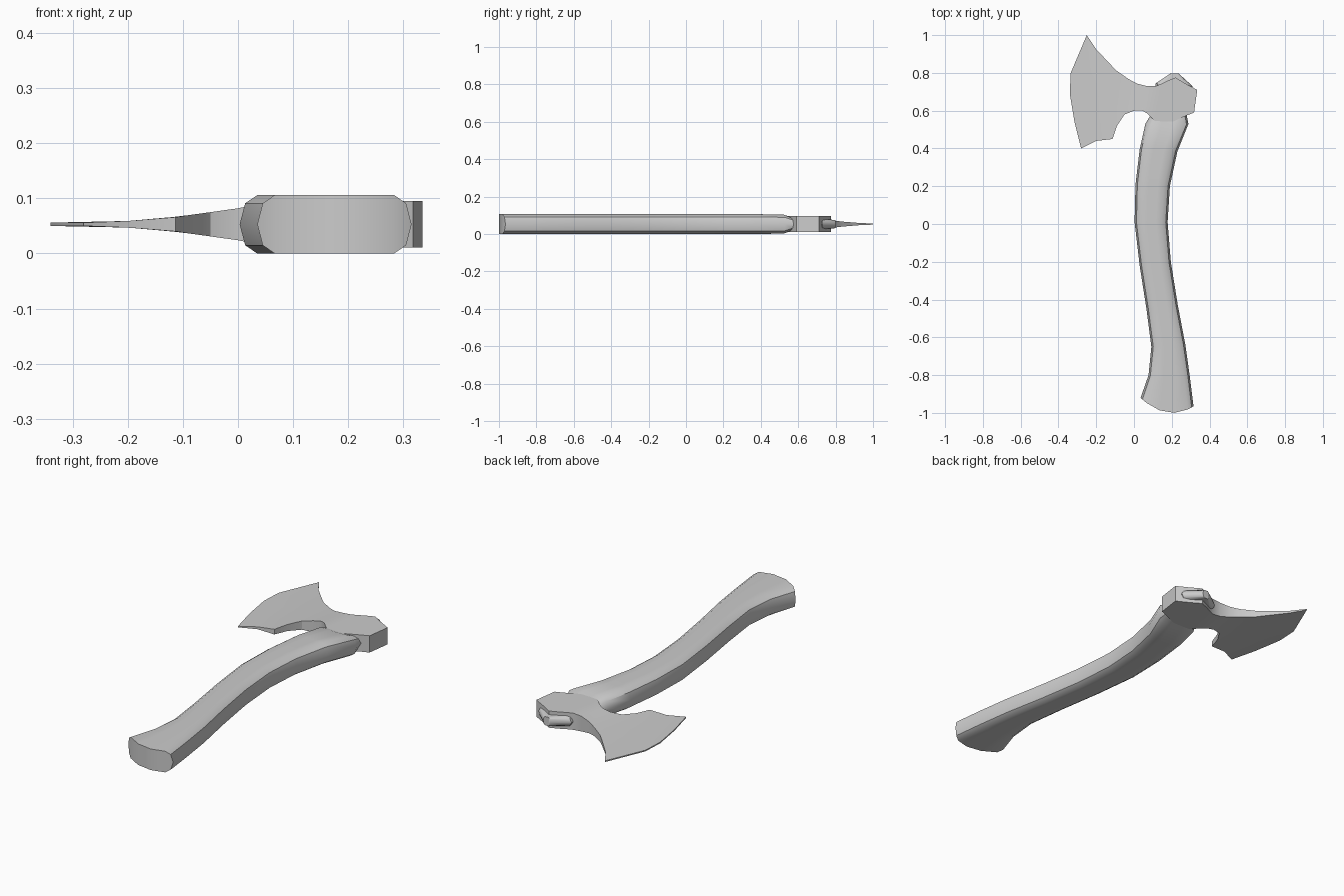
import bpy, bmesh
from mathutils import Vector

if "Cube" in bpy.data.objects:
    bpy.data.objects.remove(bpy.data.objects["Cube"])

ZC = 0.053  # mid-plane of the axe


def finish(name, bm, angle):
    bmesh.ops.recalc_face_normals(bm, faces=bm.faces)
    me = bpy.data.meshes.new(name)
    bm.to_mesh(me)
    bm.free()
    ob = bpy.data.objects.new(name, me)
    bpy.context.collection.objects.link(ob)
    bpy.ops.object.select_all(action='DESELECT')
    ob.select_set(True)
    bpy.context.view_layer.objects.active = ob
    bpy.ops.object.shade_smooth_by_angle(angle=angle)
    return ob


def ring(bm, left, right, h, bow):
    """Rounded cross-section spanning left to right, half thickness h."""
    L, R = Vector(left), Vector(right)
    w = (R - L).length
    a, b = min(0.010 / w, 0.1), min(0.032 / w, 0.25)
    top = [(a, 0.72), (b, 1), (0.36, 1), (0.64, 1), (1 - b, 1), (1 - a, 0.72)]
    pts = [(0, 0)] + top + [(1, 0)] + [(f, -z) for f, z in reversed(top)]
    out = []
    for f, z in pts:
        p = L.lerp(R, f)
        out.append(bm.verts.new((p.x, p.y + bow * (1 - (2 * f - 1) ** 2), ZC + z * h)))
    return out


def cap(bm, r):
    """Close a ring with strips between its upper and lower halves."""
    n = len(r)
    for i in range(n // 2):
        q = [r[i], r[i + 1], r[n - i - 1], r[(n - i) % n]]
        bm.faces.new(list(dict.fromkeys(q)))


# Handle: left point, right point, half thickness, end bow
stations = [
    ((0.035, -0.92), (0.315, -0.965), 0.053, -0.055),
    ((0.077, -0.80), (0.296, -0.81), 0.053, 0),
    ((0.092, -0.65), (0.272, -0.64), 0.053, 0),
    ((0.066, -0.45), (0.232, -0.43), 0.053, 0),
    ((0.030, -0.22), (0.195, -0.20), 0.053, 0),
    ((0.003, 0.01), (0.178, 0.01), 0.053, 0),
    ((0.008, 0.21), (0.190, 0.20), 0.053, 0),
    ((0.030, 0.395), (0.230, 0.385), 0.053, 0),
    ((0.060, 0.53), (0.288, 0.53), 0.050, -0.01),
    ((0.090, 0.58), (0.280, 0.57), 0.030, 0),
    ((0.115, 0.64), (0.300, 0.64), 0.026, 0),
    ((0.115, 0.745), (0.310, 0.73), 0.026, 0),
    ((0.195, 0.798), (0.235, 0.798), 0.022, 0),
]
bm = bmesh.new()
rings = [ring(bm, *s) for s in stations]
for r0, r1 in zip(rings, rings[1:]):
    n = len(r0)
    for i in range(n):
        j = (i + 1) % n
        bm.faces.new([r0[i], r0[j], r1[j], r1[i]])
cap(bm, rings[0])
cap(bm, rings[-1])
finish("handle", bm, 0.7)

# Axe head: upper outline point, lower outline point, half thickness
edge = [(-0.25, 1.0), (-0.335, 0.80), (-0.34, 0.69), (-0.315, 0.54), (-0.28, 0.40)]
columns = [
    ((-0.20, 0.925), (-0.20, 0.44), 0.006),
    ((-0.12, 0.84), (-0.113, 0.45), 0.013),
    ((-0.09, 0.81), (-0.09, 0.52), 0.0165),
    ((-0.025, 0.765), (-0.05, 0.58), 0.022),
    ((0.02, 0.742), (0.00, 0.60), 0.029),
    ((0.07, 0.73), (0.045, 0.60), 0.038),
    ((0.115, 0.73), (0.07, 0.585), 0.042),
    ((0.145, 0.742), (0.105, 0.55), 0.042),
    ((0.175, 0.757), (0.145, 0.52), 0.042),
    ((0.22, 0.775), (0.19, 0.535), 0.042),
    ((0.275, 0.742), (0.28, 0.575), 0.042),
    ((0.335, 0.71), (0.318, 0.59), 0.042),
]
rows = [(edge, 0.003)]
for up, low, h in columns:
    rows.append(([Vector(up).lerp(Vector(low), i / 4) for i in range(5)], h))

bm = bmesh.new()
loops = []
for pts, h in rows:
    front = [bm.verts.new((p[0], p[1], ZC + h)) for p in pts]
    back = [bm.verts.new((p[0], p[1], ZC - h)) for p in reversed(pts)]
    loops.append(front + back)
for a, b in zip(loops, loops[1:]):
    for i in range(10):
        j = (i + 1) % 10
        bm.faces.new([a[i], a[j], b[j], b[i]])
for lp in (loops[0], loops[-1]):
    for i in range(4):
        bm.faces.new([lp[i], lp[i + 1], lp[8 - i], lp[9 - i]])
finish("axe_head", bm, 0.5)
